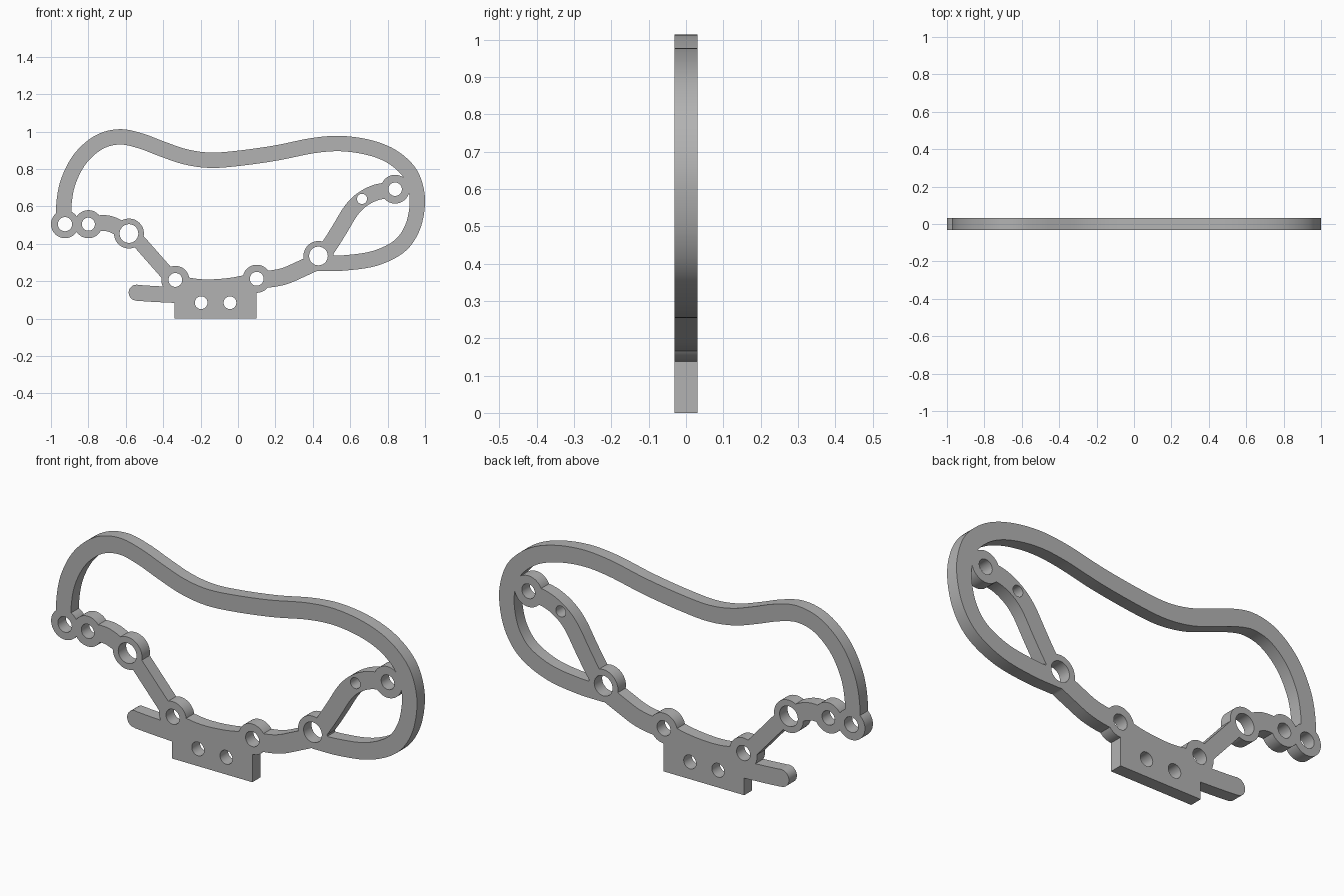
import bpy, bmesh, math
from mathutils import Vector

if "Cube" in bpy.data.objects:
    bpy.data.objects.remove(bpy.data.objects["Cube"])

HALF = 0.031          # half thickness of the flat frame
parts = []

grey = bpy.data.materials.new("plain_grey")
grey.diffuse_color = (0.45, 0.45, 0.45, 1)
grey.use_nodes = True
grey.node_tree.nodes["Principled BSDF"].inputs["Base Color"].default_value = grey.diffuse_color


def prism(name, outline, depth):
    """Extrude an x/z outline symmetrically along y."""
    bm = bmesh.new()
    face = bm.faces.new([bm.verts.new((x, -depth, z)) for x, z in outline])
    ext = bmesh.ops.extrude_face_region(bm, geom=[face])
    new = [v for v in ext["geom"] if isinstance(v, bmesh.types.BMVert)]
    bmesh.ops.translate(bm, verts=new, vec=(0, 2 * depth, 0))
    bmesh.ops.recalc_face_normals(bm, faces=bm.faces)
    me = bpy.data.meshes.new(name)
    bm.to_mesh(me)
    bm.free()
    me.materials.append(grey)
    ob = bpy.data.objects.new(name, me)
    bpy.context.collection.objects.link(ob)
    return ob


def add(name, outline):
    # over-deep, each a little different; trimmed flat together at the end
    parts.append(prism(name, outline, 0.1 + 0.007 * len(parts)))


def circle(x, z, r, n=48):
    return [(x + r * math.cos(2 * math.pi * i / n),
             z + r * math.sin(2 * math.pi * i / n)) for i in range(n)]


def smooth(pts, n=6):
    """Catmull-Rom curve through the points."""
    p = [Vector(q) for q in pts]
    p = [2 * p[0] - p[1]] + p + [2 * p[-1] - p[-2]]
    out = []
    for a, b, c, d in zip(p, p[1:], p[2:], p[3:]):
        for i in range(n):
            t = i / n
            out.append(0.5 * (2 * b + (c - a) * t + (2 * a - 5 * b + 4 * c - d) * t * t
                              + (3 * b - a - 3 * c + d) * t ** 3))
    return out + [p[-2]]


def strip(name, pts, width):
    """Constant-width band along a smooth path."""
    c = smooth(pts)
    left, right = [], []
    for i, q in enumerate(c):
        t = (c[min(i + 1, len(c) - 1)] - c[max(i - 1, 0)]).normalized()
        nrm = Vector((-t.y, t.x)) * width / 2
        left.append(tuple(q + nrm))
        right.append(tuple(q - nrm))
    add(name, left + right[::-1])


def boolean(ob, other, op):
    m = ob.modifiers.new("cut", 'BOOLEAN')
    m.operation, m.object, m.solver = op, other, 'EXACT'
    bpy.context.view_layer.objects.active = ob
    bpy.ops.object.modifier_apply(modifier=m.name)
    bpy.data.objects.remove(other)


# base plate with slightly dished top
add("base_plate", [(-0.34, 0), (0.1, 0), (0.1, 0.2)] + [tuple(v) for v in smooth(
    [(0.05, 0.236), (-0.03, 0.22), (-0.12, 0.211), (-0.2, 0.211), (-0.28, 0.222)])]
    + [(-0.34, 0.2)])

# outer loop
strip("outer_loop", [(-0.93, 0.505), (-0.93, 0.62), (-0.905, 0.74), (-0.84, 0.86),
                     (-0.74, 0.945), (-0.63, 0.972), (-0.52, 0.95), (-0.4, 0.905),
                     (-0.28, 0.865), (-0.15, 0.847), (0, 0.857), (0.2, 0.885),
                     (0.4, 0.925), (0.55, 0.936), (0.7, 0.915), (0.82, 0.868),
                     (0.91, 0.79), (0.95, 0.7), (0.958, 0.6), (0.93, 0.48),
                     (0.86, 0.385), (0.73, 0.322), (0.57, 0.298), (0.43, 0.295)], 0.082)

# linking arms
strip("right_arm", [(0.44, 0.32), (0.495, 0.4), (0.545, 0.48), (0.605, 0.578),
                    (0.663, 0.636), (0.74, 0.675), (0.84, 0.69)], 0.085)
strip("lower_right_link", [(0.43, 0.308), (0.33, 0.262), (0.25, 0.228),
                           (0.17, 0.212), (0.1, 0.21)], 0.09)
strip("lower_left_link", [(-0.56, 0.447), (-0.345, 0.203)], 0.076)
strip("upper_left_link", [(-0.925, 0.505), (-0.8, 0.505), (-0.69, 0.508),
                          (-0.58, 0.455)], 0.085)

# side tongue with rounded tip
strip("tongue", [(-0.54, 0.138), (-0.45, 0.132), (-0.3, 0.125)], 0.085)
add("tongue_tip", circle(-0.542, 0.139, 0.0425))
add("tongue_fillet", [(-0.42, 0.15), (-0.395, 0.175), (-0.39, 0.21), (-0.33, 0.2),
                      (-0.33, 0.12), (-0.41, 0.12)])

# bosses: x, z, outer radius, hole radius
bosses = [(-0.925, 0.505, 0.075, 0.038), (-0.8, 0.505, 0.075, 0.035),
          (-0.583, 0.455, 0.08, 0.05), (-0.335, 0.207, 0.075, 0.037),
          (0.1, 0.213, 0.075, 0.037), (0.43, 0.335, 0.08, 0.05),
          (0.84, 0.692, 0.077, 0.036)]
for x, z, r, h in bosses:
    add("boss", circle(x, z, r))

# fuse, drill and trim to thickness
frame = parts[0]
for p in parts[1:]:
    boolean(frame, p, 'UNION')
holes = [(x, z, h) for x, z, r, h in bosses]
holes += [(0.663, 0.64, 0.027), (-0.197, 0.085, 0.034), (-0.043, 0.085, 0.034)]
for x, z, h in holes:
    boolean(frame, prism("hole_cutter", circle(x, z, h, 40), 0.5), 'DIFFERENCE')
boolean(frame, prism("slab", [(-2, -1), (2, -1), (2, 2), (-2, 2)], HALF), 'INTERSECT')

frame.name = "bracket_frame"
frame.select_set(True)
bpy.context.view_layer.objects.active = frame
bpy.ops.object.shade_smooth_by_angle(angle=math.radians(30))
